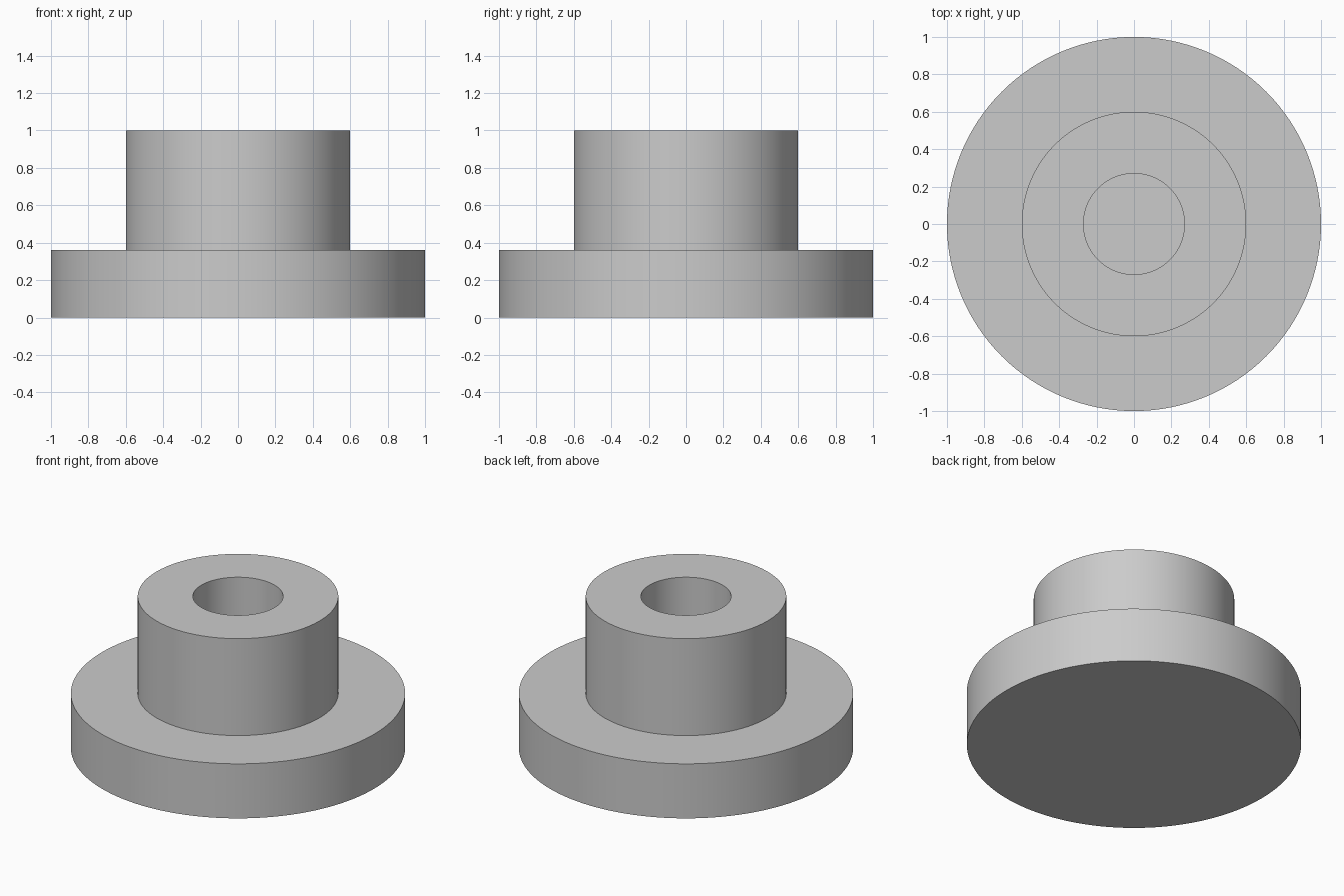
import bpy, bmesh, math

cube = bpy.data.objects.get("Cube")
if cube:
    bpy.data.objects.remove(cube, do_unlink=True)

SEGMENTS = 128
FLANGE_R, BOSS_R, BORE_R = 1.0, 0.6, 0.27
FLANGE_TOP, BOSS_TOP = 0.36, 1.0

# Plain grey metal
grey = bpy.data.materials.new("light_grey")
grey.use_nodes = True
colour = (0.6, 0.6, 0.6, 1.0)
grey.diffuse_color = colour
grey.node_tree.nodes["Principled BSDF"].inputs["Base Color"].default_value = colour


def lathe(name, profile):
    """Revolve a radius/height profile around z; ends on the axis close it."""
    bm = bmesh.new()
    verts = [bm.verts.new((r, 0, z)) for r, z in profile]
    edges = [bm.edges.new(pair) for pair in zip(verts, verts[1:])]
    bmesh.ops.spin(bm, geom=verts + edges, cent=(0, 0, 0), axis=(0, 0, 1),
                   angle=math.tau, steps=SEGMENTS, use_merge=True)
    bmesh.ops.remove_doubles(bm, verts=bm.verts, dist=0.0001)
    bmesh.ops.recalc_face_normals(bm, faces=bm.faces)
    mesh = bpy.data.meshes.new(name)
    bm.to_mesh(mesh)
    bm.free()
    mesh.materials.append(grey)
    obj = bpy.data.objects.new(name, mesh)
    bpy.context.collection.objects.link(obj)
    bpy.ops.object.select_all(action="DESELECT")
    obj.select_set(True)
    bpy.context.view_layer.objects.active = obj
    bpy.ops.object.shade_smooth_by_angle(angle=math.radians(30))
    return obj


# Flange, boss and blind bore as one turned part
lathe("flanged_bushing", [
    (0, 0), (FLANGE_R, 0), (FLANGE_R, FLANGE_TOP),
    (BOSS_R, FLANGE_TOP), (BOSS_R, BOSS_TOP),
    (BORE_R, BOSS_TOP), (BORE_R, FLANGE_TOP), (0, FLANGE_TOP),
])
